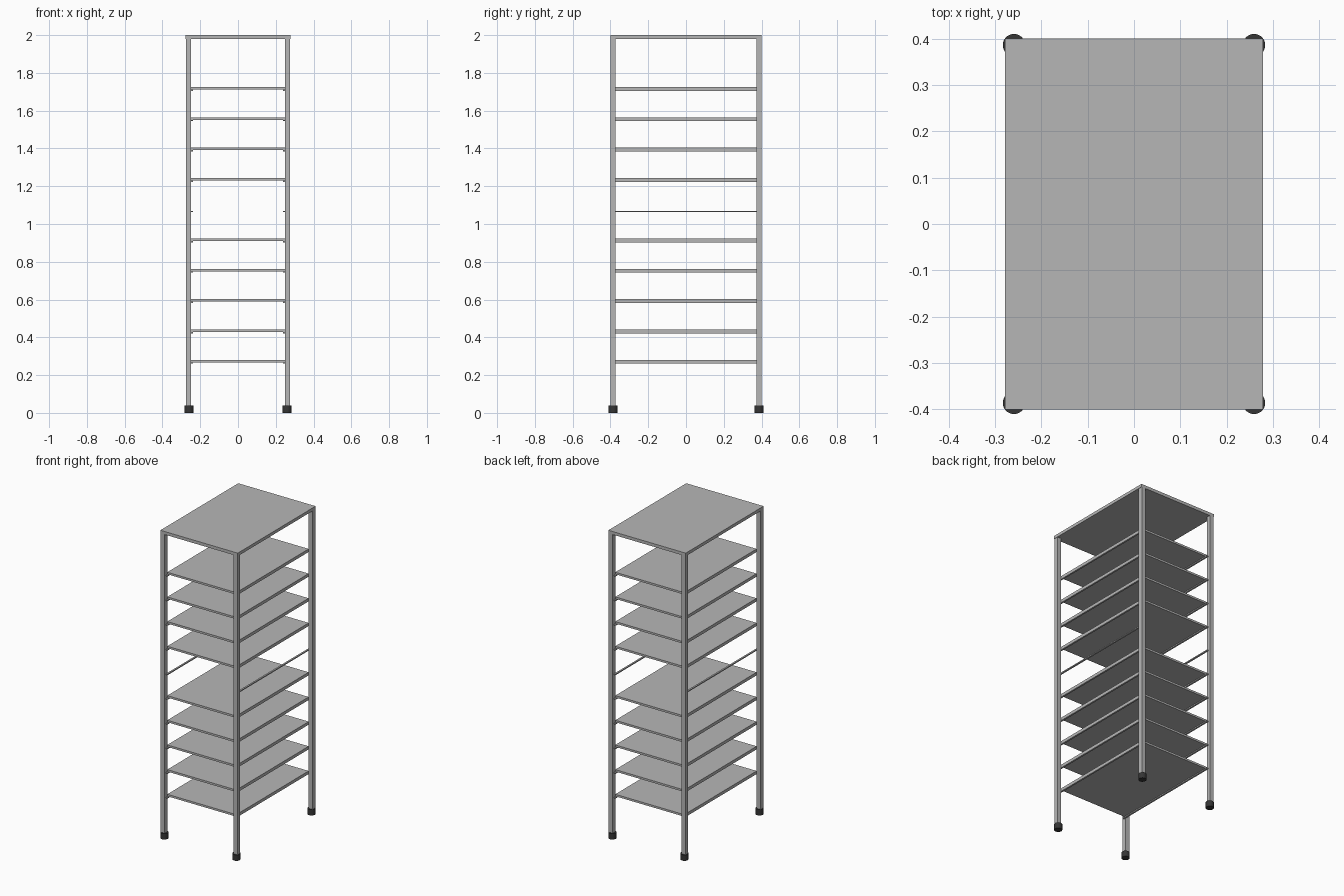
import bpy

cube = bpy.data.objects.get("Cube")
if cube:
    bpy.data.objects.remove(cube, do_unlink=True)


def make_material(name, value):
    mat = bpy.data.materials.new(name)
    mat.use_nodes = True
    color = (value, value, value, 1)
    mat.diffuse_color = color
    mat.node_tree.nodes["Principled BSDF"].inputs["Base Color"].default_value = color
    return mat


steel = make_material("grey steel", 0.47)
rubber = make_material("dark rubber", 0.035)


def box(name, low, high, mat):
    """Box spanning two opposite corners."""
    center = [(a + b) / 2 for a, b in zip(low, high)]
    bpy.ops.mesh.primitive_cube_add(size=1, location=center)
    obj = bpy.context.object
    obj.name = name
    obj.scale = [b - a for a, b in zip(low, high)]
    bpy.ops.object.transform_apply(location=False, rotation=False, scale=True)
    obj.data.materials.append(mat)
    return obj


POST_X, POST_Y, HALF = 0.262, 0.386, 0.014
INNER_X, INNER_Y = POST_X - HALF, POST_Y - HALF

# Top panel
box("top_panel", (-0.278, -0.4, 1.98), (0.278, 0.4, 2), steel)

# Square corner posts with round feet
for x_name, sx in (("right", -1), ("left", 1)):
    for y_name, sy in (("front", -1), ("back", 1)):
        x, y = sx * POST_X, sy * POST_Y
        label = f"{y_name}_{x_name}"
        box(f"{label}_post", (x - HALF, y - HALF, 0.01),
            (x + HALF, y + HALF, 1.98), steel)
        bpy.ops.mesh.primitive_cylinder_add(
            vertices=32, radius=0.024, depth=0.038,
            location=(sx * 0.259, y, 0.019))
        foot = bpy.context.object
        foot.name = f"{label}_foot"
        foot.data.materials.append(rubber)
        bpy.ops.object.shade_smooth_by_angle()

# Shelves on side rails, with one level left open
OPEN_LEVEL = 5
for level in range(10):
    top = 0.281 + level * 0.1604
    if level != OPEN_LEVEL:
        box(f"shelf_{level + 1}", (-INNER_X, -INNER_Y, top - 0.013),
            (INNER_X, INNER_Y, top), steel)
    for side, sx in (("right", -1), ("left", 1)):
        xs = sorted((sx * (INNER_X - 0.011), sx * INNER_X))
        box(f"{side}_rail_{level + 1}", (xs[0], -POST_Y, top - 0.02),
            (xs[1], POST_Y, top - 0.013), steel)
